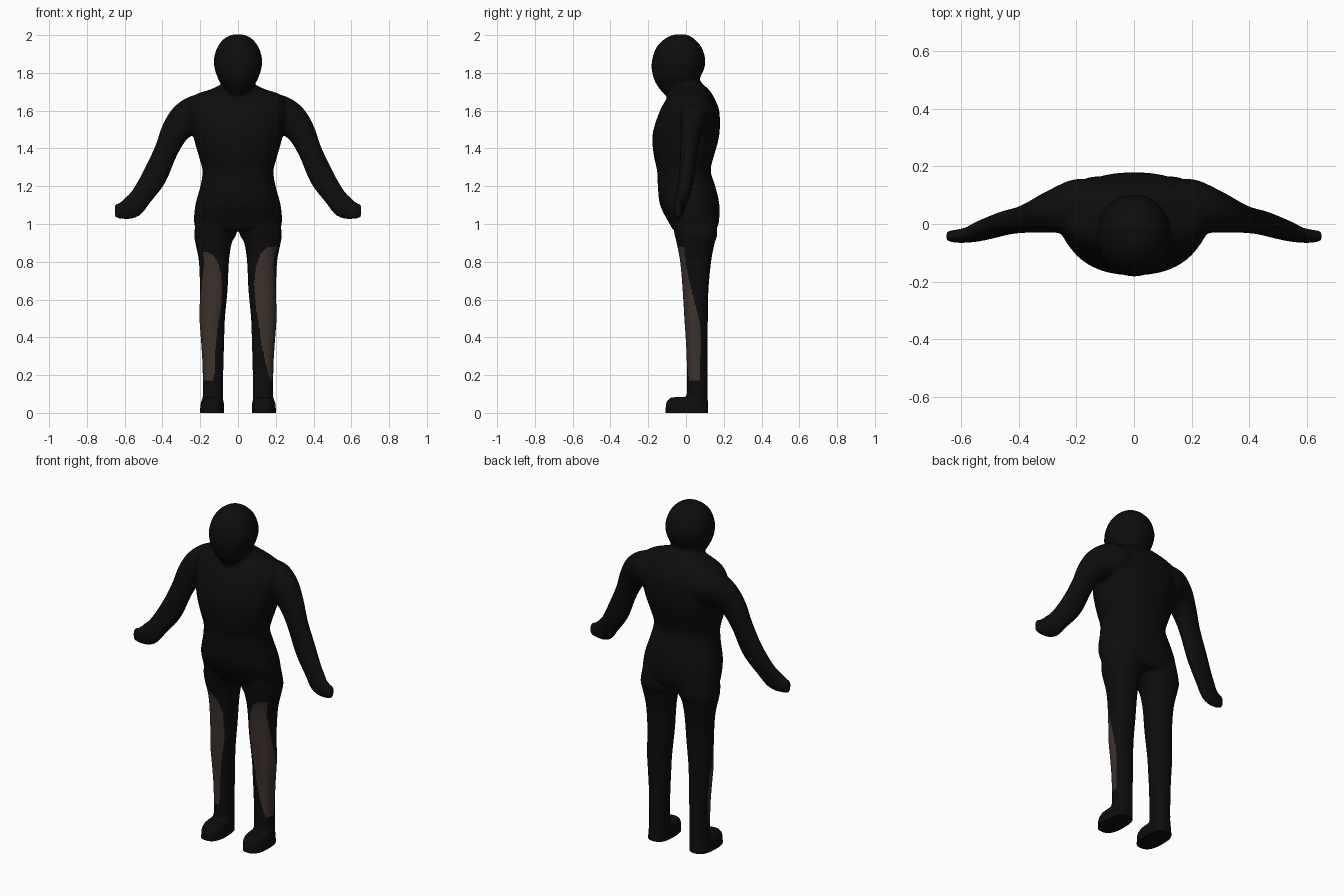
import bpy, bmesh, math
from mathutils import Vector

if "Cube" in bpy.data.objects:
    bpy.data.objects.remove(bpy.data.objects["Cube"])


def material(name, rgb):
    m = bpy.data.materials.new(name)
    m.diffuse_color = (*rgb, 1)
    m.use_nodes = True
    m.node_tree.nodes["Principled BSDF"].inputs["Base Color"].default_value = m.diffuse_color
    return m


def smooth_rows(rows, steps=5):
    """Catmull-Rom interpolation through rows of numbers."""
    out = []
    last = len(rows) - 1
    for i in range(last):
        p0, p1 = rows[max(i - 1, 0)], rows[i]
        p2, p3 = rows[i + 1], rows[min(i + 2, last)]
        for k in range(steps):
            t = k / steps
            out.append([0.5 * (2 * b + (c - a) * t + (2 * a - 5 * b + 4 * c - d) * t * t
                               + (3 * b - a - 3 * c + d) * t ** 3)
                        for a, b, c, d in zip(p0, p1, p2, p3)])
    out.append(list(rows[-1]))
    return out


def loft(bm, sections, power, sides=40):
    """Closed skin over superellipse sections (centre, u, v)."""
    rings = []
    for c, u, v in sections:
        ring = []
        for k in range(sides):
            a = 2 * math.pi * k / sides
            ca, sa = math.cos(a), math.sin(a)
            p = c + u * math.copysign(abs(ca) ** (2 / power), ca) \
                  + v * math.copysign(abs(sa) ** (2 / power), sa)
            ring.append(bm.verts.new(p))
        rings.append(ring)
    faces = [bm.faces.new(rings[0]), bm.faces.new(rings[-1])]
    for r, q in zip(rings, rings[1:]):
        for k in range(sides):
            n = (k + 1) % sides
            faces.append(bm.faces.new((r[k], r[n], q[n], q[k])))
    bmesh.ops.recalc_face_normals(bm, faces=faces)


def upright(bm, rows, power=2.2, side=1):
    """Rows of (z, front y, back y, inner x, outer x)."""
    loft(bm, [(Vector((side * (x0 + x1) / 2, (f + b) / 2, z)),
               Vector(((x1 - x0) / 2, 0, 0)), Vector((0, (b - f) / 2, 0)))
              for z, f, b, x0, x1 in smooth_rows(rows)], power)


def limb(bm, rows, side):
    """Rows of (x, y, z, width radius, depth radius)."""
    rows = smooth_rows(rows)
    secs = []
    for i, (x, y, z, r, d) in enumerate(rows):
        a, b = rows[max(i - 1, 0)], rows[min(i + 1, len(rows) - 1)]
        t = Vector((b[0] - a[0], 0, b[2] - a[2])).normalized()
        secs.append((Vector((side * x, y, z)), Vector((-t.z * side, 0, t.x)) * r,
                     Vector((0, d, 0))))
    loft(bm, secs, 2.1)


def centred(rows):
    return [(z, f, b, -w, w) for z, f, b, w in rows]


bm = bmesh.new()

# torso and neck
upright(bm, centred([
    (1.79, -.07, .055, .075), (1.745, -.06, .085, .085), (1.715, -.075, .118, .14),
    (1.69, -.088, .137, .215), (1.66, -.105, .153, .25), (1.60, -.138, .176, .262),
    (1.50, -.172, .179, .245), (1.43, -.178, .168, .228), (1.35, -.168, .145, .205),
    (1.28, -.153, .131, .188), (1.20, -.149, .155, .199), (1.10, -.137, .177, .226),
    (1.00, -.087, .172, .232), (.965, -.065, .15, .20)]), 2.25)

# head
upright(bm, centred([
    (2.003, -.06, 0, .025), (1.993, -.09, .025, .055), (1.97, -.125, .055, .085),
    (1.93, -.16, .086, .112), (1.87, -.179, .102, .128), (1.82, -.182, .096, .123),
    (1.775, -.172, .075, .108), (1.74, -.157, .06, .09), (1.70, -.128, .04, .066),
    (1.672, -.10, .02, .035)]), 2.1)

for side in (1, -1):
    # arm and mitten hand
    limb(bm, [
        (.12, .055, 1.59, .10, .10), (.21, .06, 1.585, .10, .095),
        (.28, .045, 1.55, .091, .075), (.335, .027, 1.485, .075, .058),
        (.382, .016, 1.385, .063, .047), (.443, .004, 1.25, .066, .041),
        (.513, -.018, 1.145, .058, .036), (.56, -.034, 1.092, .062, .029),
        (.61, -.042, 1.072, .048, .024), (.652, -.042, 1.069, .034, .018)], side)
    # leg
    upright(bm, [
        (1.05, -.08, .16, .01, .215), (.95, -.062, .166, .008, .232),
        (.90, -.05, .152, .033, .226), (.80, -.031, .133, .048, .207),
        (.65, -.018, .119, .055, .202), (.50, -.009, .116, .069, .204),
        (.38, -.001, .114, .073, .196), (.25, .004, .114, .077, .188),
        (.10, .004, .114, .079, .187), (-.05, .004, .114, .079, .187)], 2.3, side)
    # foot
    upright(bm, [
        (-.05, -.108, .118, .073, .201), (.03, -.108, .118, .074, .2),
        (.06, -.102, .117, .076, .195), (.083, -.08, .113, .085, .185)], 2.6, side)

# fuse the parts into one smooth body
mesh = bpy.data.meshes.new("body_parts")
bm.to_mesh(mesh)
bm.free()
body = bpy.data.objects.new("body", mesh)
bpy.context.collection.objects.link(body)
rem = body.modifiers.new("fuse", 'REMESH')
rem.mode = 'VOXEL'
rem.voxel_size = 0.007
sm = body.modifiers.new("soften", 'SMOOTH')
sm.factor = 0.5
sm.iterations = 14
deps = bpy.context.evaluated_depsgraph_get()
fused = bpy.data.meshes.new_from_object(body.evaluated_get(deps))
body.modifiers.clear()
body.data = fused
fused.name = "body"
fused.materials.clear()
fused.materials.append(material("black suit", (.004, .004, .004)))
fused.materials.append(material("brown leg patch", (.048, .033, .026)))

# outlines of the leg patches: (z, inner x limit) and (z, rear y limit)
INNER = {-1: [(.17, .128), (.33, .12), (.44, .108), (.55, .092), (.65, .085),
              (.74, .09), (.80, .108), (.83, .13), (.852, .16)],
         1: [(.17, .17), (.27, .145), (.36, .125), (.44, .115), (.55, .095),
             (.68, .085), (.77, .095), (.84, .118), (.88, .16)]}
REAR = [(.17, .07), (.36, .08), (.47, .075), (.55, .055), (.68, .022), (.80, -.003), (.88, -.01)]


def lookup(table, z):
    for (z0, a), (z1, b) in zip(table, table[1:]):
        if z0 <= z <= z1:
            return a + (b - a) * (z - z0) / (z1 - z0)
    return None


bm = bmesh.new()
bm.from_mesh(fused)
# flat soles
cut = bmesh.ops.bisect_plane(bm, geom=bm.verts[:] + bm.edges[:] + bm.faces[:],
                             plane_co=(0, 0, 0), plane_no=(0, 0, 1), clear_inner=True)
bmesh.ops.holes_fill(bm, edges=[e for e in bm.edges if e.is_boundary], sides=0)
bmesh.ops.recalc_face_normals(bm, faces=bm.faces[:])
# leg patches
for f in bm.faces:
    c = f.calc_center_median()
    f.smooth = True
    f.material_index = 0
    inner = lookup(INNER[1 if c.x > 0 else -1], c.z)
    rear = lookup(REAR, c.z)
    if inner is not None and rear is not None:
        if c.x < 0:
            rear -= .012
        if abs(c.x) > inner and c.y < rear:
            f.material_index = 1
bm.to_mesh(fused)
bm.free()

bpy.context.view_layer.objects.active = body
body.select_set(True)
bpy.ops.object.shade_smooth_by_angle(angle=math.radians(45))
